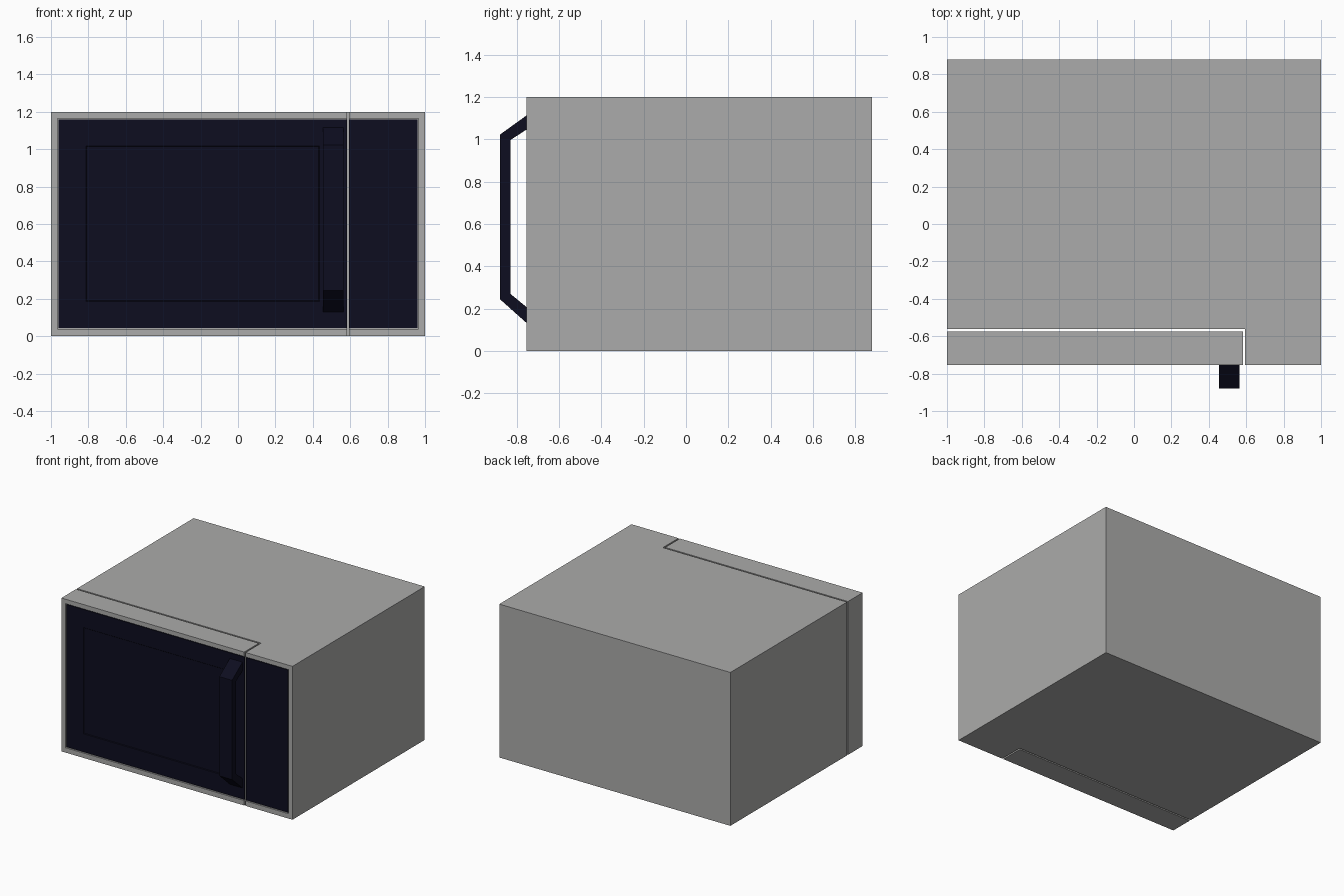
import bpy, bmesh
from mathutils import Vector

if "Cube" in bpy.data.objects:
    bpy.data.objects.remove(bpy.data.objects["Cube"])


def material(name, rgb):
    m = bpy.data.materials.new(name)
    m.diffuse_color = (*rgb, 1)
    m.use_nodes = True
    m.node_tree.nodes["Principled BSDF"].inputs["Base Color"].default_value = m.diffuse_color
    return m


GREY = material("grey casing", (0.41, 0.41, 0.405))
NAVY = material("dark navy", (0.004, 0.004, 0.014))


def finish(name, bm, mat):
    bmesh.ops.recalc_face_normals(bm, faces=bm.faces)
    me = bpy.data.meshes.new(name)
    bm.to_mesh(me)
    bm.free()
    me.materials.append(mat)
    ob = bpy.data.objects.new(name, me)
    bpy.context.collection.objects.link(ob)
    return ob


def prism(points, direction):
    """Extrude a closed 3D outline along a direction."""
    bm = bmesh.new()
    face = bm.faces.new([bm.verts.new(p) for p in points])
    new = bmesh.ops.extrude_face_region(bm, geom=[face])["geom"]
    bmesh.ops.translate(bm, vec=Vector(direction),
                        verts=[v for v in new if isinstance(v, bmesh.types.BMVert)])
    bmesh.ops.recalc_face_normals(bm, faces=bm.faces)
    return bm


def box(x0, x1, y0, y1, z0, z1):
    return prism([(x0, y0, z0), (x1, y0, z0), (x1, y1, z0), (x0, y1, z0)], (0, 0, z1 - z0))


H, FRONT, BACK = 1.2, -0.755, 0.88
SEAM_Y, SEAM_X, GAP = -0.562, 0.594, 0.012
RECESS = FRONT + 0.012

# Main casing: L-shaped plan that leaves room for the door
plan = [(-1, BACK), (1, BACK), (1, FRONT), (SEAM_X, FRONT), (SEAM_X, SEAM_Y), (-1, SEAM_Y)]
casing = finish("casing", prism([(x, y, 0) for x, y in plan], (0, 0, H)), GREY)

# Door block, separated by a thin gap
door = finish("door", box(-1, SEAM_X - GAP, FRONT, SEAM_Y - GAP, 0, H), GREY)

# Shallow recess across the front of both parts
cutter = finish("recess_cutter", box(-0.965, 0.965, -0.9, RECESS, 0.038, 1.165), GREY)
cutter.hide_render = True
cutter.hide_viewport = True
cutter.display_type = 'WIRE'
for ob in (casing, door):
    mod = ob.modifiers.new("recess", 'BOOLEAN')
    mod.operation = 'DIFFERENCE'
    mod.solver = 'EXACT'
    mod.object = cutter

# Door panel with a sunken window
PANEL_Y = RECESS - 0.008
bm = box(-0.959, SEAM_X - GAP, PANEL_Y, RECESS, 0.044, 1.159)
for co, no in (((-0.813, 0, 0), (1, 0, 0)), ((0.435, 0, 0), (1, 0, 0)),
               ((0, 0, 0.186), (0, 0, 1)), ((0, 0, 1.018), (0, 0, 1))):
    bmesh.ops.bisect_plane(bm, geom=bm.verts[:] + bm.edges[:] + bm.faces[:],
                           plane_co=co, plane_no=no)
window = [f for f in bm.faces if f.normal.y < -0.9
          and abs(f.calc_center_median().x + 0.189) < 0.05
          and abs(f.calc_center_median().z - 0.602) < 0.05]
bmesh.ops.inset_region(bm, faces=window, thickness=0.006, depth=-0.005)
finish("door_panel", bm, NAVY)

# Control panel
finish("control_panel", box(SEAM_X, 0.959, PANEL_Y, RECESS, 0.044, 1.159), NAVY)

# Angular bar handle, side profile extruded across its width
profile = [(PANEL_Y, 1.115), (-0.88, 1.022), (-0.88, 0.245), (PANEL_Y, 0.13),
           (PANEL_Y, 0.205), (-0.83, 0.27), (-0.83, 0.997), (PANEL_Y, 1.048)]
finish("door_handle", prism([(0.455, y, z) for y, z in profile], (0.11, 0, 0)), NAVY)
